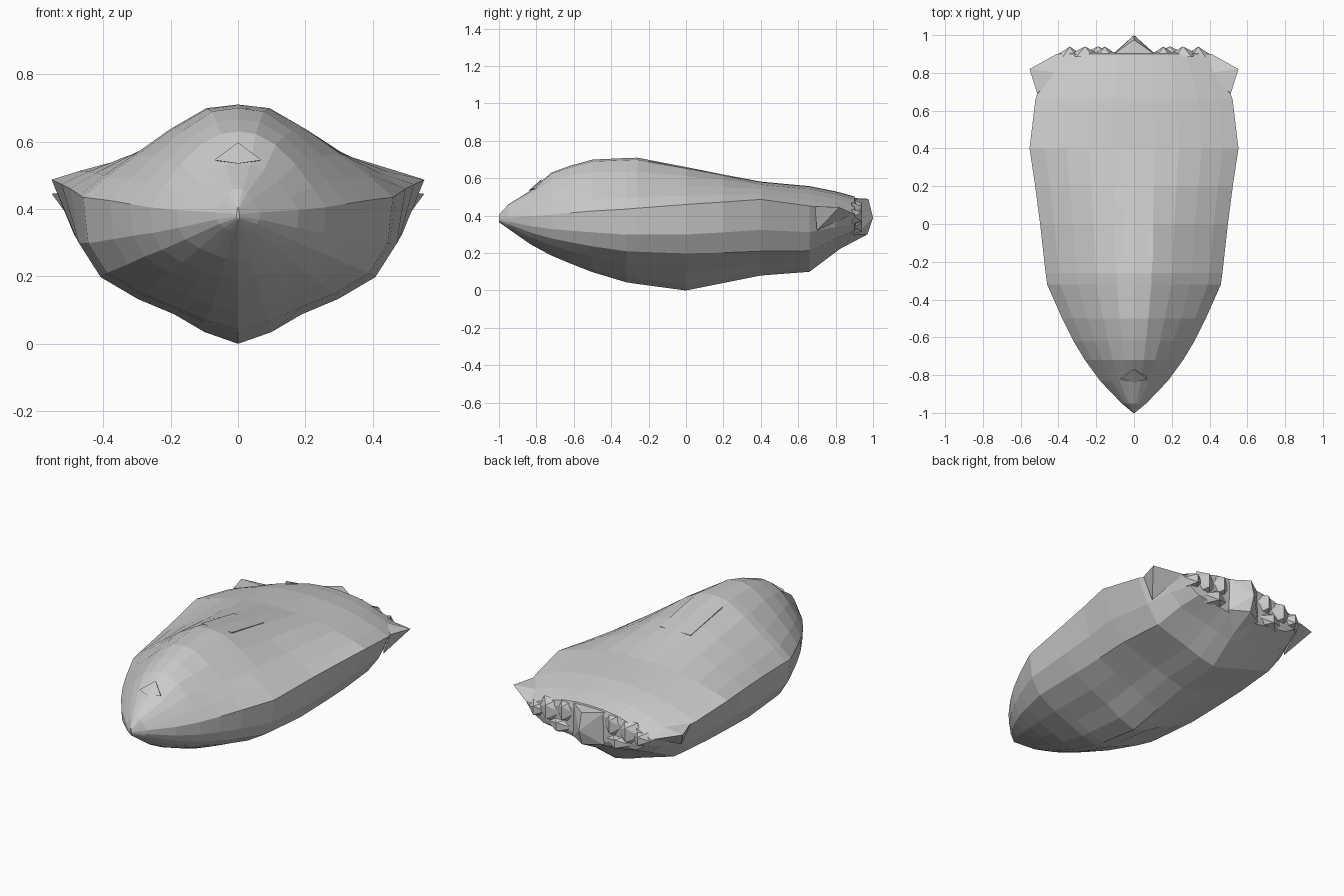
import bpy, bmesh

def lerp(a, b, f):
    return a + (b - a) * f

def finish(bm, name):
    bmesh.ops.remove_doubles(bm, verts=bm.verts, dist=0.0005)
    bmesh.ops.recalc_face_normals(bm, faces=bm.faces)
    me = bpy.data.meshes.new(name)
    bm.to_mesh(me)
    bm.free()
    ob = bpy.data.objects.new(name, me)
    bpy.context.collection.objects.link(ob)
    return ob

def solid(name, pts):
    # convex solid around a few points
    bm = bmesh.new()
    for p in pts:
        bm.verts.new(p)
    bmesh.ops.convex_hull(bm, input=bm.verts[:])
    return finish(bm, name)

# Hull stations: y, half width, edge z, top z, bottom z, hump blend (1 = peaked, 0 = broad)
STATIONS = [
    (-1.00, .004, .385, .405, .365, 0),
    (-.95, .065, .390, .460, .330, 0),
    (-.83, .180, .397, .535, .246, 0),
    (-.72, .260, .405, .630, .187, .2),
    (-.62, .320, .415, .667, .145, .5),
    (-.50, .380, .425, .700, .098, .8),
    (-.32, .460, .435, .708, .044, 1),
    (-.26, .468, .440, .710, .035, 1),
    (.00, .497, .460, .660, .000, .8),
    (.20, .523, .473, .620, .040, .4),
    (.40, .553, .487, .582, .080, .1),
    (.66, .522, .452, .558, .100, 0),
    (.80, .470, .430, .530, .205, 0),
    (.90, .410, .405, .503, .280, 0),
    (.91, .340, .395, .475, .310, 0),
]
U = (0, .2, .43, .65, .85, 1)
BROAD = (1, .97, .85, .60, .28, 0)
PEAK = (1, .96, .73, .46, .22, 0)
# Underside profiles at the nose, the middle and the tail
NOSE = ((.98, .65), (.87, .42), (.64, .25), (.40, .13), (.20, .05), (0, 0))
MID = ((.95, .65), (.82, .43), (.60, .29), (.38, .19), (.20, .076), (0, 0))
TAIL = ((.88, .60), (.74, .32), (.52, .22), (.34, .14), (.18, .06), (0, 0))

def underside(y):
    a, f = (NOSE, min(1, -y / .6)) if y < 0 else (TAIL, min(1, y / .4))
    return [(lerp(m[0], p[0], f), lerp(m[1], p[1], f)) for m, p in zip(MID, a)]

# Lofted hull
bm = bmesh.new()
rings = []
for y, w, e, t, b, k in STATIONS:
    half = [(w * u, e + (t - e) * lerp(br, pk, k)) for u, br, pk in zip(U, BROAD, PEAK)]
    half += [(w * u, b + (e - b) * v) for u, v in underside(y)]
    full = half + [(-x, z) for x, z in half[-2:0:-1]]
    rings.append([bm.verts.new((x, y, z)) for x, z in full])
n = len(rings[0])
for r0, r1 in zip(rings, rings[1:]):
    for i in range(n):
        j = (i + 1) % n
        bm.faces.new((r0[i], r0[j], r1[j], r1[i]))
for ring in (rings[0], rings[-1]):
    c = bm.verts.new((0, ring[0].co.y, .39))
    for i in range(n):
        bm.faces.new((ring[i], ring[(i + 1) % n], c))
finish(bm, "hull")

# Tail wedge on the centre line
solid("tail_wedge", [(s * x, y, z) for s in (1, -1) for x, y, z in
      ((.10, .80, .25), (.10, .80, .50), (.10, .905, .49), (.10, .91, .30))] +
      [(0, .97, .30), (0, 1.0, .39), (0, .975, .49), (0, .80, .21)])

# Small lip on the nose
solid("nose_lip", [(-.07, -.82, .545), (.07, -.82, .545), (0, -.84, .535), (0, -.77, .598),
                   (-.05, -.79, .54), (.05, -.79, .54)])

# Raised spine panel
solid("spine_panel", [(s * x, y, z) for s in (1, -1) for x, y, z in
      ((.10, -.20, .692), (.10, -.20, .66), (.10, .10, .637), (.10, .10, .60))])

# Faceted tail lobes: x, z, half width, half height
LOBES = ((.155, .43, .06, .075), (.26, .41, .075, .08), (.34, .395, .06, .05), (.19, .34, .09, .05))
for side, s in (("right", 1), ("left", -1)):
    # Rear corner fin
    solid("fin_" + side, [(s * x, y, z) for x, y, z in
          ((.512, .69, .45), (.553, .82, .445), (.41, .90, .41), (.46, .70, .32), (.40, .80, .45))])
    for i, (x, z, rx, rz) in enumerate(LOBES):
        solid("tail_lobe_%s_%d" % (side, i), [(s * (x + dx * rx), y, z + dz * rz)
              for dx, dz, y in ((-1, 0, .90), (1, 0, .90), (-.6, .8, .885), (.6, .8, .885),
                                (-.6, -.8, .885), (.6, -.8, .885), (0, .5, .94), (0, -.5, .94))])
